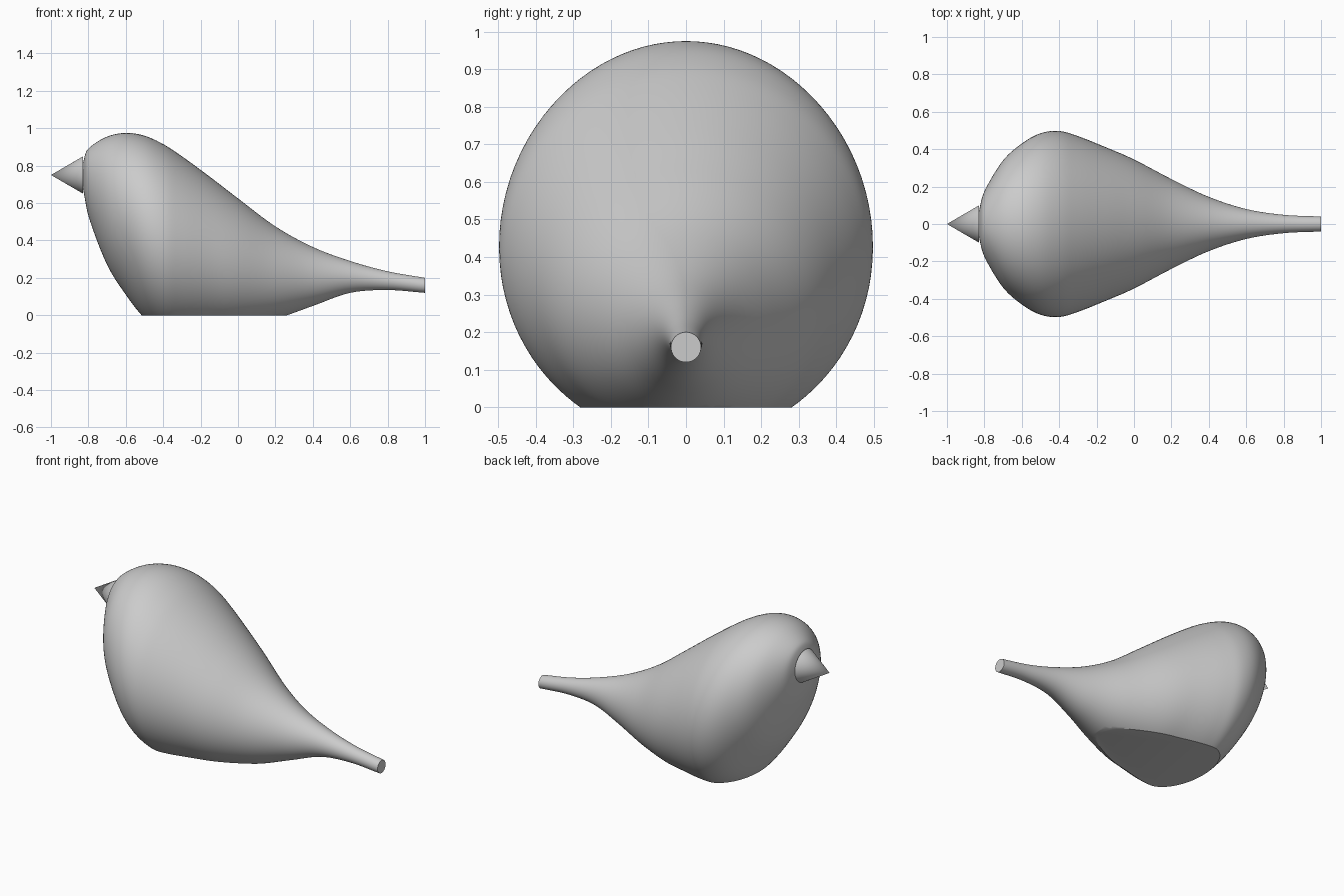
import bpy, bmesh, math
from mathutils import Matrix, Vector

default = bpy.data.objects.get("Cube")
if default:
    bpy.data.objects.remove(default, do_unlink=True)

grey = bpy.data.materials.new("light_grey")
grey.use_nodes = True
colour = (0.6, 0.6, 0.6, 1)
grey.diffuse_color = colour
grey.node_tree.nodes["Principled BSDF"].inputs["Base Color"].default_value = colour


def finish(bm, name):
    """Turn a bmesh into a smooth-shaded object with crisp edges."""
    bmesh.ops.recalc_face_normals(bm, faces=bm.faces[:])
    mesh = bpy.data.meshes.new(name)
    bm.to_mesh(mesh)
    bm.free()
    mesh.materials.append(grey)
    obj = bpy.data.objects.new(name, mesh)
    bpy.context.collection.objects.link(obj)
    bpy.ops.object.select_all(action='DESELECT')
    obj.select_set(True)
    bpy.context.view_layer.objects.active = obj
    bpy.ops.object.shade_smooth_by_angle(angle=math.radians(30))
    return obj


def spline(points, steps):
    """Smooth curve through the stations, rounded at the first one."""
    pts = [Vector(p) for p in points]
    x, top, half, low = pts[1]
    pts = [Vector((x, low, -half, top))] + pts + [2 * pts[-1] - pts[-2]]
    out = []
    for a, b, c, d in zip(pts, pts[1:], pts[2:], pts[3:]):
        for i in range(steps):
            t = i / steps
            out.append(0.5 * (2 * b + (c - a) * t + (2 * a - 5 * b + 4 * c - d) * t**2
                              + (3 * b - a - 3 * c + d) * t**3))
    return out + [pts[-2]]


# Body stations from head to tail: x, top, half width, underside
stations = [
    (-0.834, 0.745, 0, 0.745), (-0.82, 0.85, 0.11, 0.63),
    (-0.79, 0.90, 0.195, 0.50), (-0.7, 0.955, 0.34, 0.27),
    (-0.6, 0.975, 0.43, 0.11), (-0.5, 0.96, 0.485, -0.015),
    (-0.4, 0.915, 0.497, -0.08), (-0.3, 0.85, 0.47, -0.09),
    (-0.15, 0.74, 0.41, -0.08), (0, 0.625, 0.345, -0.065),
    (0.2, 0.475, 0.24, -0.02), (0.4, 0.365, 0.145, 0.05),
    (0.6, 0.29, 0.08, 0.12), (0.8, 0.235, 0.049, 0.135),
    (1, 0.2, 0.04, 0.12)]
SEGMENTS = 96

# Body: lofted round sections
bm = bmesh.new()
rings = []
for x, top, half, low in spline(stations, 6)[1:]:
    mid, tall = (top + low) / 2, (top - low) / 2
    angles = [2 * math.pi * i / SEGMENTS for i in range(SEGMENTS)]
    rings.append([bm.verts.new((x, half * math.cos(a), mid + tall * math.sin(a)))
                  for a in angles])
for r, s in zip(rings, rings[1:]):
    for i in range(SEGMENTS):
        j = (i + 1) % SEGMENTS
        bm.faces.new((r[i], r[j], s[j], s[i]))
nose = bm.verts.new(stations[0][:1] + (0, stations[0][1]))
for i in range(SEGMENTS):
    bm.faces.new((nose, rings[0][i], rings[0][(i + 1) % SEGMENTS]))
bm.faces.new(rings[-1])

# Flat resting base
bmesh.ops.bisect_plane(bm, geom=bm.verts[:] + bm.edges[:] + bm.faces[:], dist=1e-6,
                       plane_co=(0, 0, 0), plane_no=(0, 0, 1), clear_inner=True)
bmesh.ops.edgeloop_fill(bm, edges=[e for e in bm.edges if e.is_boundary])
finish(bm, "body")

# Beak: a cone pointing forward from the head
bm = bmesh.new()
bmesh.ops.create_cone(bm, cap_ends=True, segments=64, radius1=0.1, radius2=0, depth=0.172,
                      matrix=Matrix.Translation((-0.914, 0, 0.75))
                      @ Matrix.Rotation(-math.pi / 2, 4, 'Y'))
finish(bm, "beak")
